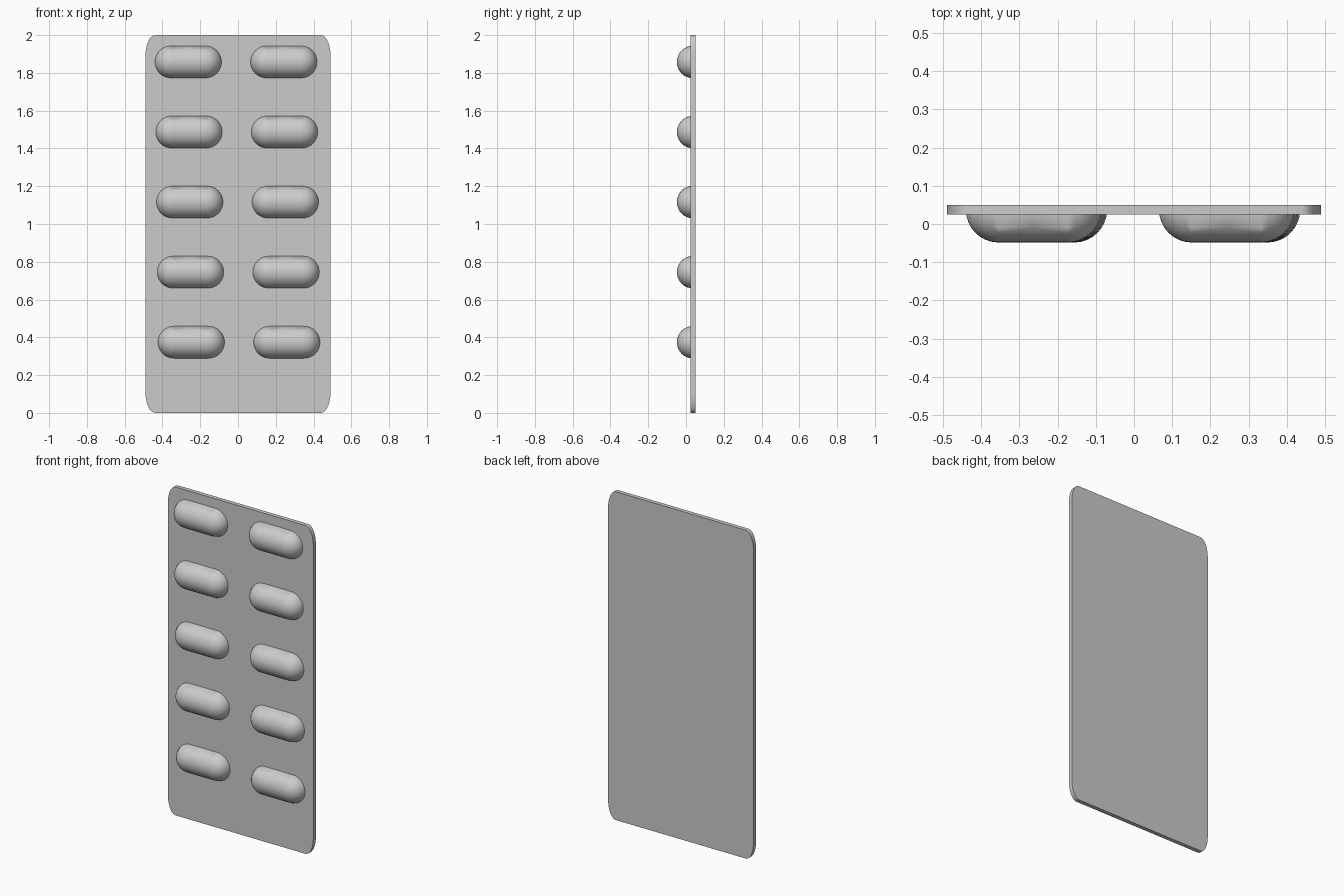
import bpy, bmesh
from math import sin, cos, pi, radians

cube = bpy.data.objects.get("Cube")
if cube:
    bpy.data.objects.remove(cube, do_unlink=True)

grey = bpy.data.materials.new("light grey")
grey.use_nodes = True
colour = (0.6, 0.6, 0.6, 1)
grey.diffuse_color = colour
grey.node_tree.nodes["Principled BSDF"].inputs["Base Color"].default_value = colour


def finish(name, bm):
    bmesh.ops.recalc_face_normals(bm, faces=bm.faces)
    mesh = bpy.data.meshes.new(name)
    bm.to_mesh(mesh)
    bm.free()
    mesh.materials.append(grey)
    obj = bpy.data.objects.new(name, mesh)
    bpy.context.collection.objects.link(obj)
    bpy.ops.object.select_all(action="DESELECT")
    obj.select_set(True)
    bpy.context.view_layer.objects.active = obj
    bpy.ops.object.shade_smooth_by_angle(angle=radians(30))
    return obj


# Backing sheet: a thin plate with tall, elliptical rounded corners
HALF_W, HEIGHT, FRONT, BACK = 0.49, 2.0, 0.025, 0.05
CORNER_X, CORNER_Z, STEPS = 0.052, 0.11, 10
bm = bmesh.new()
outline = []
for quarter, (sx, sz) in enumerate([(1, 1), (-1, 1), (-1, -1), (1, -1)]):
    for i in range(STEPS + 1):
        a = (quarter + i / STEPS) * pi / 2
        x = sx * (HALF_W - CORNER_X) + CORNER_X * cos(a)
        z = HEIGHT / 2 + sz * (HEIGHT / 2 - CORNER_Z) + CORNER_Z * sin(a)
        outline.append(bm.verts.new((x, FRONT, z)))
face = bm.faces.new(outline)
extruded = bmesh.ops.extrude_face_region(bm, geom=[face], use_keep_orig=True)
bmesh.ops.translate(bm, vec=(0, BACK - FRONT, 0),
                    verts=[v for v in extruded["geom"] if isinstance(v, bmesh.types.BMVert)])
finish("backing_sheet", bm)

# Pill blisters: half capsules lying across the sheet
RADIUS, HALF_LENGTH, MIDDLE = 0.086, 0.177, 0.0375


def blister(name, x, z):
    bm = bmesh.new()
    bmesh.ops.create_uvsphere(bm, u_segments=32, v_segments=16, radius=RADIUS)
    # split at the equator band, then stretch the ends apart along x
    for v in bm.verts:
        v.co = (v.co.z, v.co.x, v.co.y)
    stretch = HALF_LENGTH - RADIUS
    bmesh.ops.bisect_plane(bm, geom=bm.verts[:] + bm.edges[:] + bm.faces[:],
                           plane_co=(0, 0, 0), plane_no=(1, 0, 0), clear_inner=True)
    for v in bm.verts:
        v.co.x += stretch
    rim = [e for e in bm.edges if e.is_boundary]
    walls = bmesh.ops.extrude_edge_only(bm, edges=rim)
    for v in walls["geom"]:
        if isinstance(v, bmesh.types.BMVert):
            v.co.x = 0
    bmesh.ops.mirror(bm, geom=bm.verts[:] + bm.edges[:] + bm.faces[:],
                     axis="X", merge_dist=0.0001)
    # keep only the half in front of the sheet's core
    bmesh.ops.bisect_plane(bm, geom=bm.verts[:] + bm.edges[:] + bm.faces[:],
                           plane_co=(0, 0, 0), plane_no=(0, 1, 0), clear_outer=True)
    bmesh.ops.holes_fill(bm, edges=[e for e in bm.edges if e.is_boundary])
    finish(name, bm).location = (x, MIDDLE, z)


for row in range(5):
    for side, x in (("right", -0.2475), ("left", 0.2585)):
        blister(f"blister_{side}_{row + 1}", x - 0.004 * row, 0.374 + 0.371 * row)
